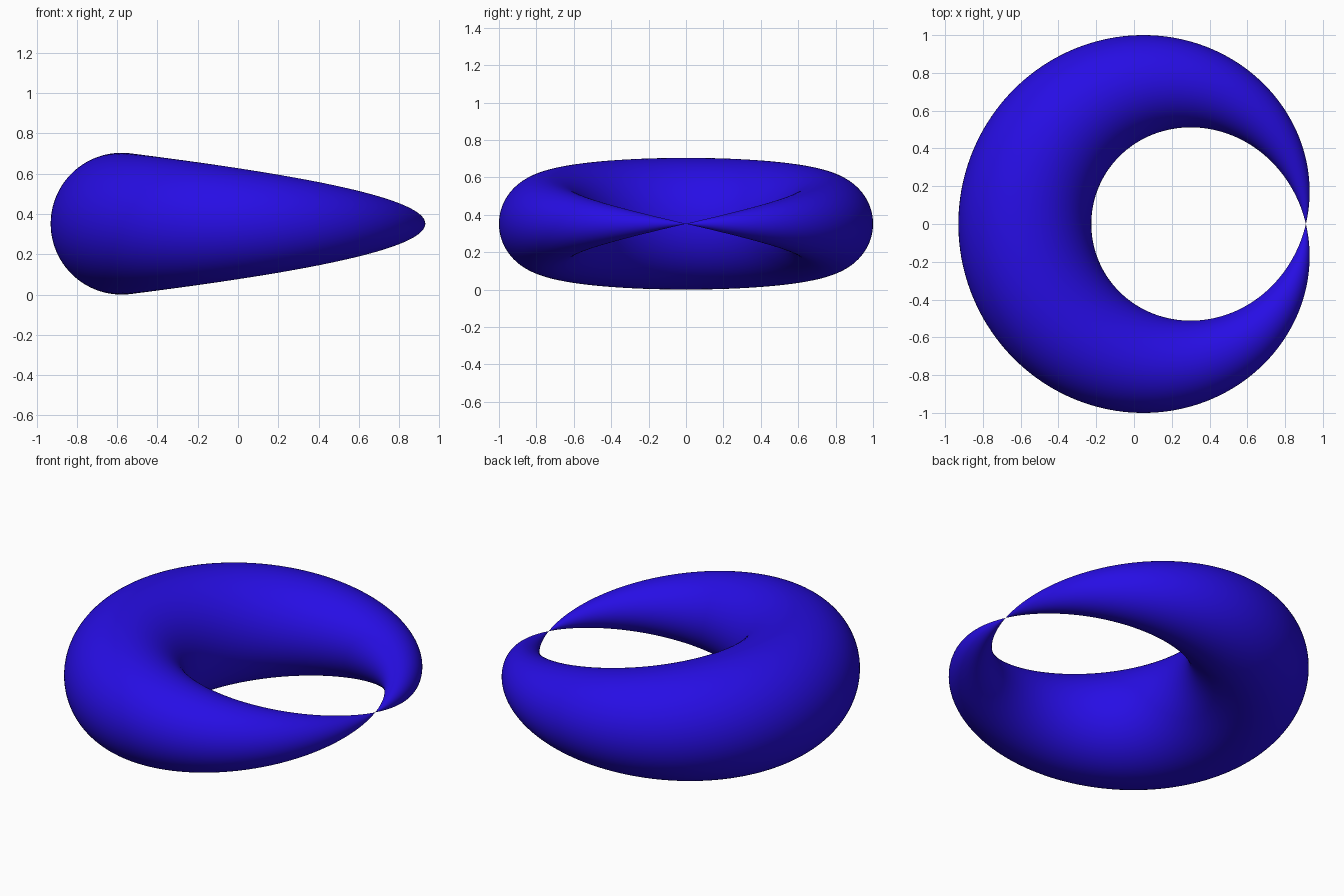
import bpy, bmesh, math

if "Cube" in bpy.data.objects:
    bpy.data.objects.remove(bpy.data.objects["Cube"])

RING_R = 0.744    # radius of the ring's centre line
TUBE_R = 0.352    # thickest tube radius, at the -x side
CENTRE_X = 0.166  # ring centre, so the bounds are centred on x = 0
N_RING, N_TUBE = 192, 96

# Deep blue material
blue = bpy.data.materials.new("deep blue")
blue.diffuse_color = (0.02, 0.004, 0.78, 1.0)
blue.use_nodes = True
blue.node_tree.nodes["Principled BSDF"].inputs["Base Color"].default_value = blue.diffuse_color

# Ring whose round tube tapers to a single point at the +x side
bm = bmesh.new()
pinch = bm.verts.new((CENTRE_X + RING_R, 0, TUBE_R))
loops = []
for i in range(1, N_RING):
    u = 2 * math.pi * i / N_RING
    r = TUBE_R * math.sin(u / 2)
    loop = []
    for j in range(N_TUBE):
        v = 2 * math.pi * j / N_TUBE
        d = RING_R + r * math.cos(v)
        loop.append(bm.verts.new((CENTRE_X + d * math.cos(u),
                                  d * math.sin(u),
                                  TUBE_R + r * math.sin(v))))
    loops.append(loop)

# Tube walls
for a, b in zip(loops, loops[1:]):
    for j in range(N_TUBE):
        k = (j + 1) % N_TUBE
        bm.faces.new((a[j], b[j], b[k], a[k]))

# Fans closing both horn tips at the pinch point
for j in range(N_TUBE):
    k = (j + 1) % N_TUBE
    bm.faces.new((pinch, loops[0][j], loops[0][k]))
    bm.faces.new((pinch, loops[-1][k], loops[-1][j]))

for f in bm.faces:
    f.smooth = True
if bm.calc_volume(signed=True) < 0:
    bmesh.ops.reverse_faces(bm, faces=bm.faces[:])

mesh = bpy.data.meshes.new("pinched_ring")
bm.to_mesh(mesh)
bm.free()
mesh.materials.append(blue)
ring = bpy.data.objects.new("pinched_ring", mesh)
bpy.context.collection.objects.link(ring)
